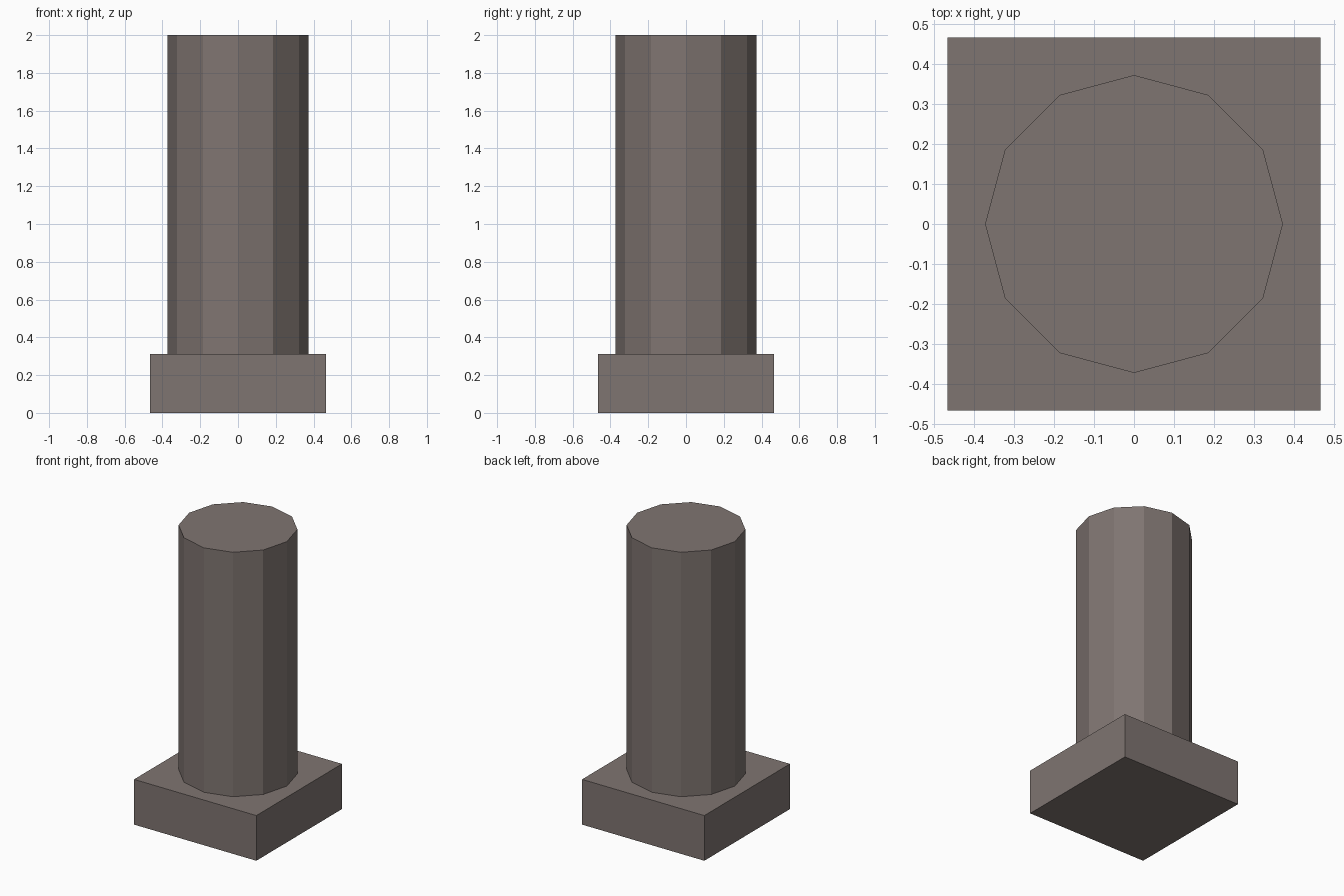
import bpy

cube = bpy.data.objects.get("Cube")
if cube:
    bpy.data.objects.remove(cube, do_unlink=True)

BASE_WIDTH, BASE_HEIGHT = 0.934, 0.312
SHAFT_RADIUS, TOP = 0.373, 2.0

# Single stone colour
stone = bpy.data.materials.new("warm_grey_stone")
stone.use_nodes = True
colour = (0.212, 0.177, 0.165, 1)
stone.diffuse_color = colour
stone.node_tree.nodes["Principled BSDF"].inputs["Base Color"].default_value = colour


def finish(name):
    part = bpy.context.object
    part.name = part.data.name = name
    part.data.materials.append(stone)
    return part


# Square plinth
bpy.ops.mesh.primitive_cube_add(size=1, location=(0, 0, BASE_HEIGHT / 2))
plinth = finish("plinth")
plinth.scale = (BASE_WIDTH, BASE_WIDTH, BASE_HEIGHT)
bpy.ops.object.transform_apply(location=False, rotation=False, scale=True)

# Twelve-sided flat-faced shaft standing on the plinth
bpy.ops.mesh.primitive_cylinder_add(
    vertices=12, radius=SHAFT_RADIUS, depth=TOP - BASE_HEIGHT,
    location=(0, 0, (TOP + BASE_HEIGHT) / 2))
finish("column_shaft")
